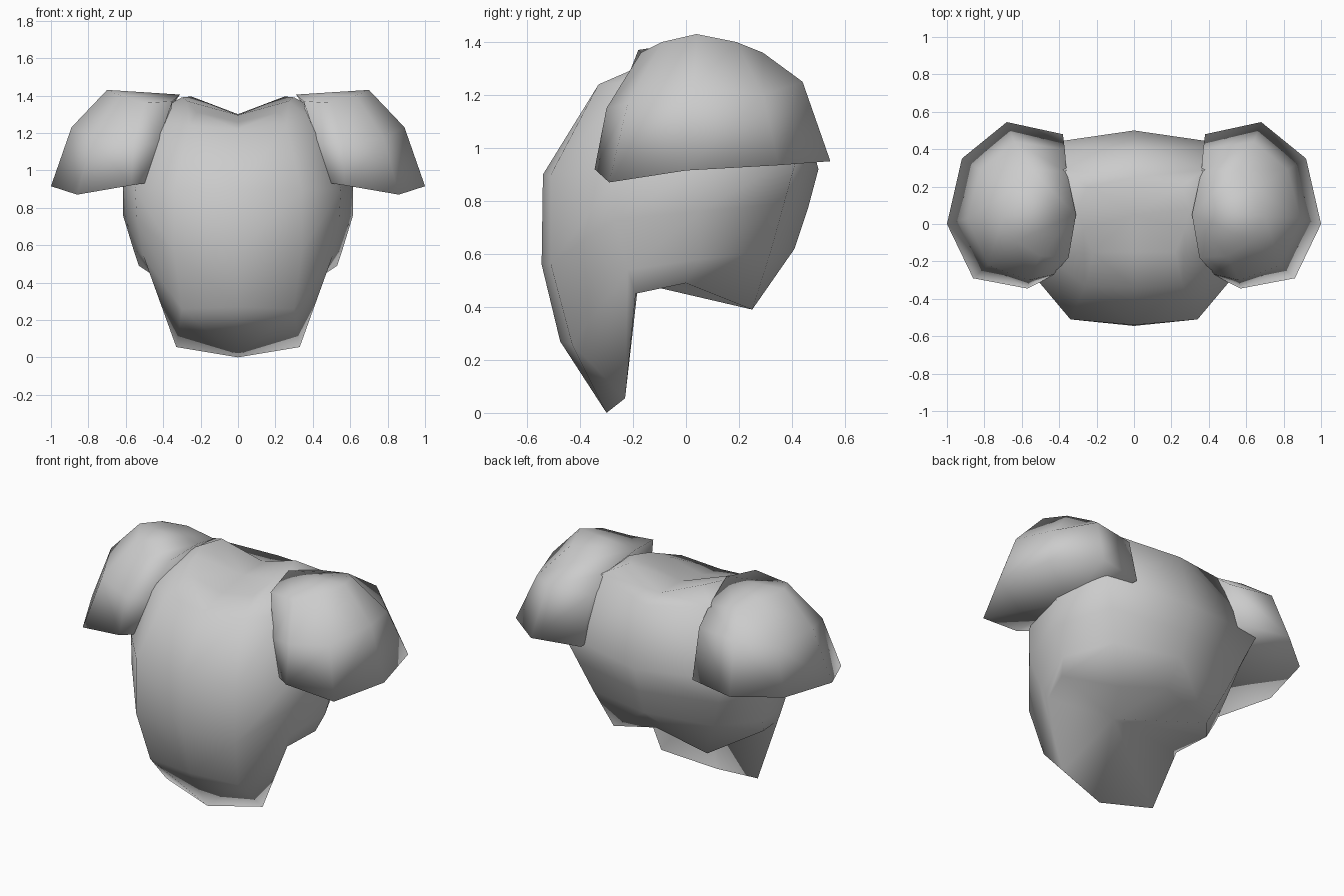
import bpy, bmesh, math

if "Cube" in bpy.data.objects:
    bpy.data.objects.remove(bpy.data.objects["Cube"])


def finish(bm, name):
    bmesh.ops.remove_doubles(bm, verts=bm.verts, dist=0.0005)
    bmesh.ops.recalc_face_normals(bm, faces=bm.faces)
    mesh = bpy.data.meshes.new(name)
    bm.to_mesh(mesh)
    bm.free()
    obj = bpy.data.objects.new(name, mesh)
    bpy.context.collection.objects.link(obj)
    bpy.ops.object.select_all(action='DESELECT')
    obj.select_set(True)
    bpy.context.view_layer.objects.active = obj
    bpy.ops.object.shade_smooth_by_angle(angle=math.radians(150))
    return obj


def loft(bm, rings, low, high, side=1, closed=False):
    """Skin half-rings and fan both ends to a cap point."""
    def put(p):
        return bm.verts.new((p[0] * side, p[1], p[2]))
    rows = [[put(p) for p in r] for r in rings]
    n = len(rows[0])
    spans = [(i, (i + 1) % n) for i in range(n if closed else n - 1)]
    for a, b in zip(rows, rows[1:]):
        for i, j in spans:
            bm.faces.new((a[i], a[j], b[j], b[i]))
    for row, tip in ((rows[0], low), (rows[-1], high)):
        c = put(tip)
        for i, j in spans:
            bm.faces.new((row[i], row[j], c))


# Chest: half rings from front centre round to back centre, bottom to top
chest_rings = [
    [(0, -.30, 0), (.33, -.23, .055), (.47, -.19, .45), (.53, 0, .49), (.32, .25, .39), (0, .29, .48)],
    [(0, -.475, .27), (.30, -.43, .26), (.505, -.22, .54), (.56, .05, .58), (.41, .32, .61), (0, .41, .62)],
    [(0, -.545, .56), (.34, -.51, .56), (.54, -.27, .73), (.615, .05, .76), (.48, .37, .79), (0, .46, .77)],
    [(0, -.54, .90), (.34, -.51, .90), (.55, -.26, .90), (.615, .05, .92), (.55, .42, .97), (0, .50, .92)],
    [(0, -.34, 1.22), (.26, -.33, 1.24), (.43, -.20, 1.25), (.45, .05, 1.31), (.38, .29, 1.33), (0, .40, 1.28)],
    [(0, -.15, 1.26), (.22, -.15, 1.31), (.27, -.03, 1.37), (.30, .08, 1.39), (.25, .20, 1.395), (0, .25, 1.30)],
]
bm = bmesh.new()
for s in (1, -1):
    loft(bm, chest_rings, (0, -.18, .49), (0, .05, 1.295), s)
finish(bm, "chest_armor")

# Shoulder pads: half domes whose inner wall sits inside the chest
pad_rings = [
    [(.50, -.31, .93), (.57, -.345, .92), (.86, -.29, .87), (1.0, 0, .915), (.92, .35, .935), (.68, .545, .95), (.38, .48, .95)],
    [(.43, -.27, 1.14), (.56, -.30, 1.15), (.78, -.22, 1.17), (.89, .03, 1.23), (.82, .29, 1.20), (.64, .44, 1.25), (.37, .40, 1.24)],
    [(.35, -.18, 1.37), (.50, -.17, 1.36), (.63, -.09, 1.40), (.70, .04, 1.43), (.65, .19, 1.40), (.55, .29, 1.36), (.36, .28, 1.335)],
]
for s, name in ((1, "shoulder_pad_right"), (-1, "shoulder_pad_left")):
    bm = bmesh.new()
    loft(bm, pad_rings, (.50, .05, .96), (.31, .05, 1.405), s, closed=True)
    finish(bm, name)
